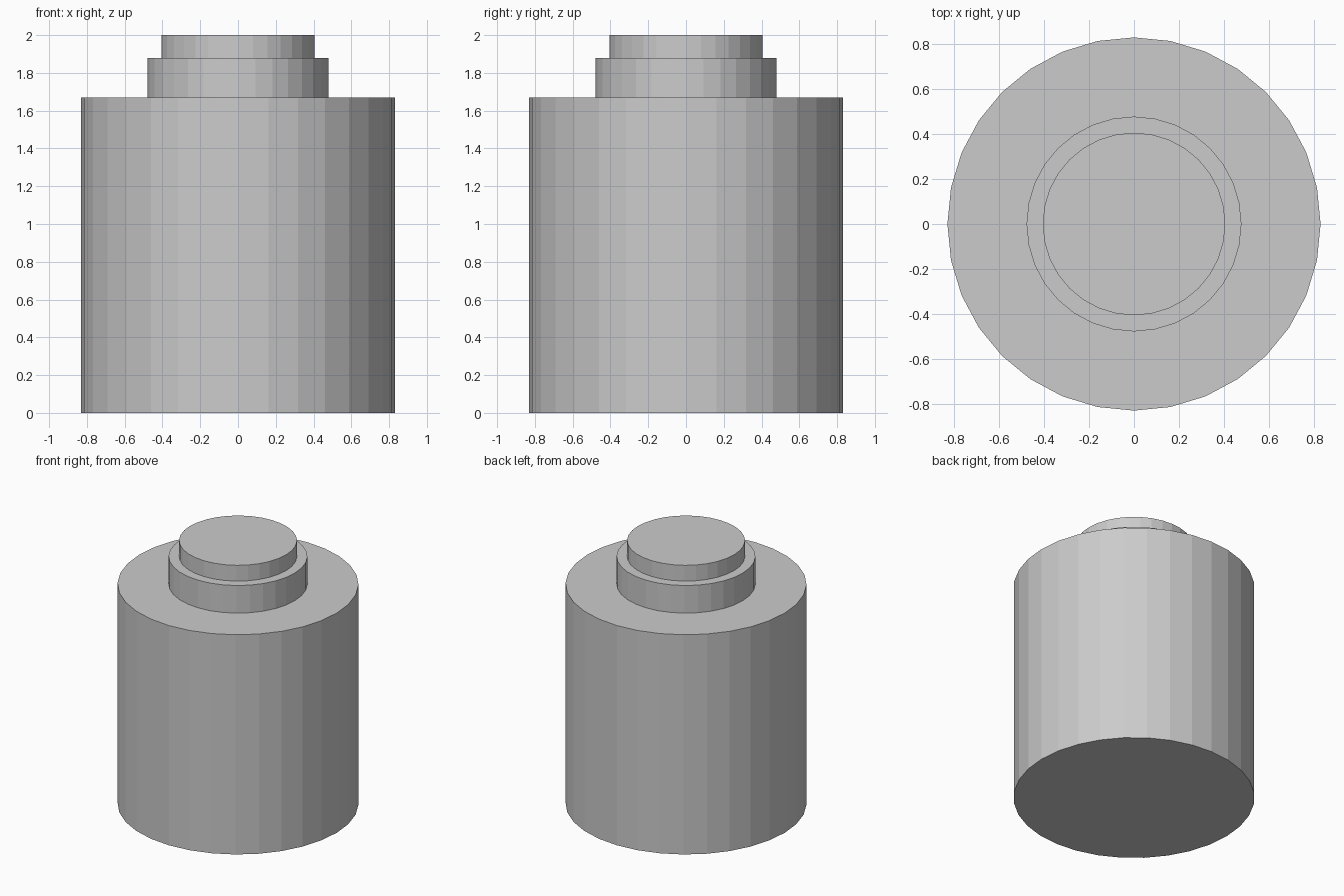
import bpy

if "Cube" in bpy.data.objects:
    bpy.data.objects.remove(bpy.data.objects["Cube"])


def cylinder(name, radius, bottom, top):
    bpy.ops.mesh.primitive_cylinder_add(
        vertices=32, radius=radius, depth=top - bottom,
        location=(0, 0, (bottom + top) / 2))
    obj = bpy.context.object
    obj.name = name
    return obj


# Stacked, flat-faceted jar: wide body, neck collar, cap
cylinder("body", 0.83, 0.0, 1.67)
cylinder("neck_collar", 0.478, 1.67, 1.88)
cylinder("cap", 0.406, 1.88, 2.0)
